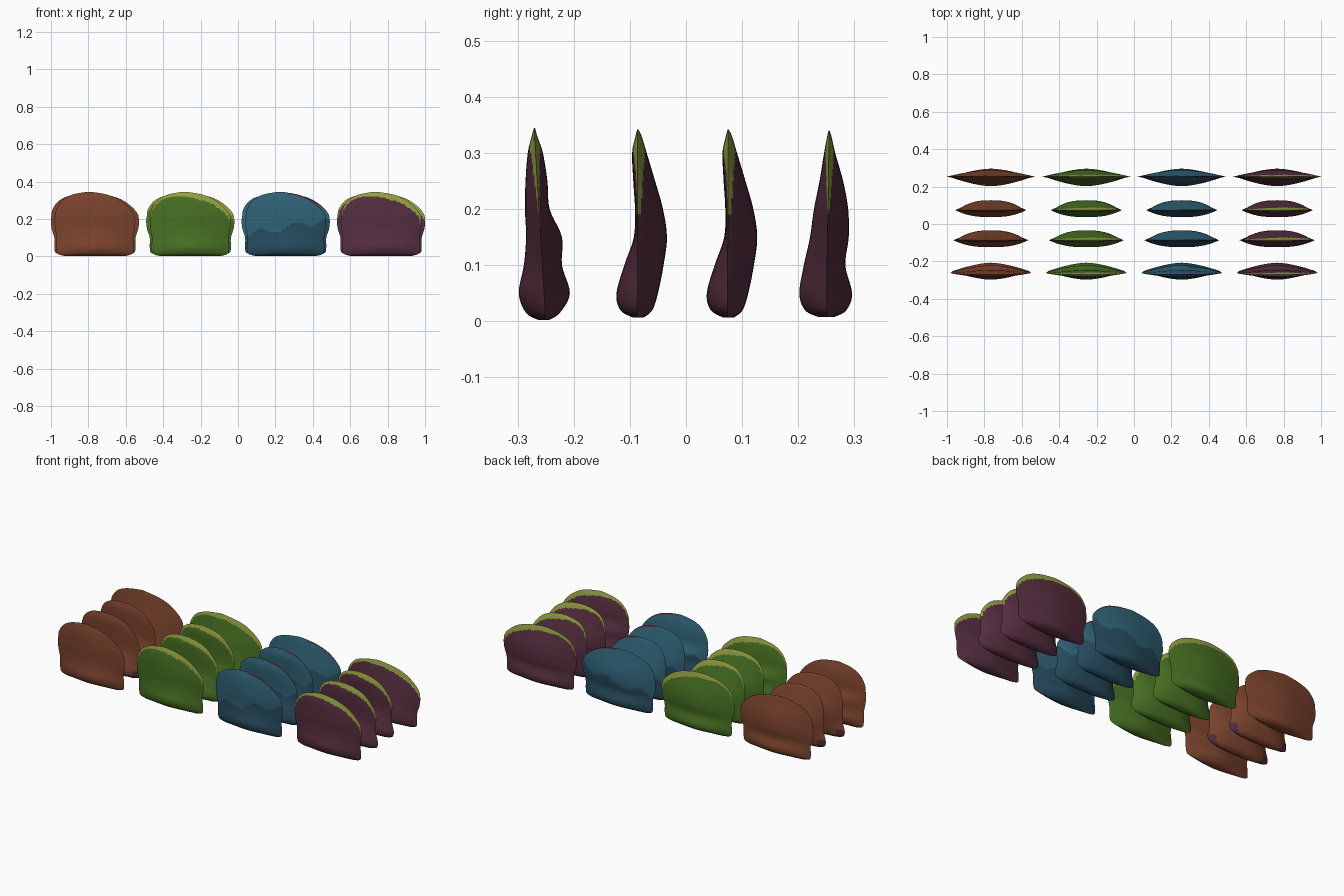
import bpy, bmesh, math

if "Cube" in bpy.data.objects:
    bpy.data.objects.remove(bpy.data.objects["Cube"])

# One material per flat colour
COLORS = {"brown": (0.205, 0.058, 0.027), "leaf_green": (0.065, 0.165, 0.017),
          "lime_rim": (0.30, 0.36, 0.055), "blue": (0.03, 0.125, 0.185),
          "dark_blue": (0.02, 0.072, 0.115), "plum": (0.095, 0.028, 0.052)}
NAMES = list(COLORS)
MATS = []
for n, c in COLORS.items():
    m = bpy.data.materials.new(n)
    m.diffuse_color = (*c, 1)
    m.use_nodes = True
    m.node_tree.nodes["Principled BSDF"].inputs["Base Color"].default_value = m.diffuse_color
    MATS.append(m)

# Profiles: height, half width, front y, back y
END_FRONT = [(0.002, 0.16, -0.262, -0.245), (0.015, 0.20, -0.285, -0.225),
             (0.05, 0.207, -0.298, -0.207), (0.10, 0.205, -0.289, -0.221),
             (0.15, 0.213, -0.285, -0.221), (0.20, 0.215, -0.287, -0.243),
             (0.25, 0.20, -0.286, -0.247), (0.30, 0.155, -0.282, -0.255),
             (0.33, 0.095, -0.275, -0.265), (0.345, 0.015, -0.271, -0.269)]
MIDDLE = [(0.007, 0.15, -0.095, -0.075), (0.02, 0.19, -0.117, -0.060),
          (0.05, 0.20, -0.124, -0.050), (0.10, 0.188, -0.110, -0.040),
          (0.15, 0.188, -0.093, -0.034), (0.20, 0.188, -0.091, -0.041),
          (0.25, 0.175, -0.094, -0.055), (0.30, 0.14, -0.096, -0.070),
          (0.33, 0.085, -0.090, -0.079), (0.342, 0.015, -0.087, -0.085)]
END_BACK = [(0.008, 0.17, 0.235, 0.265), (0.02, 0.21, 0.212, 0.286),
            (0.05, 0.217, 0.202, 0.296), (0.10, 0.217, 0.210, 0.284),
            (0.15, 0.232, 0.221, 0.290), (0.20, 0.235, 0.228, 0.289),
            (0.25, 0.22, 0.238, 0.280), (0.30, 0.17, 0.246, 0.266),
            (0.327, 0.10, 0.251, 0.260), (0.34, 0.015, 0.254, 0.256)]
# Row: profile, y shift, width factor, seam y at bottom and top, roundness
ROWS = [(END_FRONT, 0, 1, -0.25, -0.27, 1.6), (MIDDLE, 0, 1, -0.087, -0.086, 2.6),
        (MIDDLE, 0.161, 0.95, -0.087, -0.086, 2.6), (END_BACK, 0, 1, 0.25, 0.255, 1.6)]
COLUMNS = [(-0.765, "brown"), (-0.255, "leaf_green"), (0.255, "blue"), (0.765, "plum")]
STEPS, AROUND = 5, 56


def smooth_profile(pts):
    """Catmull-Rom curve through the profile points."""
    out = []
    for i in range(len(pts) - 1):
        a, b, c, d = pts[max(i - 1, 0)], pts[i], pts[i + 1], pts[min(i + 2, len(pts) - 1)]
        for s in range(STEPS):
            t = s / STEPS
            out.append([0.5 * (2 * q + (r - p) * t + (2 * p - 5 * q + 4 * r - e) * t * t
                               + (3 * q - p - 3 * r + e) * t ** 3)
                        for p, q, r, e in zip(a, b, c, d)])
    out.append(list(pts[-1]))
    return out


def half_width(levels, z):
    for lo, hi in zip(levels, levels[1:]):
        if lo[0] <= z <= hi[0]:
            return lo[1] + (hi[1] - lo[1]) * (z - lo[0]) / max(hi[0] - lo[0], 1e-6)
    return 0


def pick_color(base, row, x, z, u, levels, wf):
    """Rim, patch and corner colours of a piece."""
    band = 0.026 + 0.014 * u
    rim = z > 0.19 and half_width(levels, z + band) * wf < abs(x)
    if base in ("leaf_green", "plum") and rim:
        return "lime_rim"
    if base == "plum" and row == 0 and u > 0.93 and 0.165 < z < 0.22:
        return "brown"
    if base == "blue":
        if u > 0.5 and z > 0.25 and half_width(levels, z + 0.008) * wf < abs(x):
            return "plum"
        if z < 0.155 + 0.04 * u + 0.018 * math.sin(7 * u):
            return "dark_blue"
    if base == "brown" and row in (1, 2) and abs(u) > 0.8 and z < 0.06:
        return "plum"
    return base


def lens_piece(name, cx, base, row):
    profile, dy, wf, s0, s1, power = ROWS[row]
    levels = smooth_profile(profile)
    bm = bmesh.new()
    rings = []
    for z, w, front, back in levels:
        seam = s0 + (s1 - s0) * min(1, z / 0.33)
        seam = min(max(seam, front), back)
        lean = -0.03 * max(0, (z - 0.22) / 0.12)
        ring = []
        for k in range(AROUND):
            a = 2 * math.pi * k / AROUND
            u = math.cos(a)
            side = (back if math.sin(a) > 0 else front) - seam
            y = seam + side * (1 - abs(u) ** power) + dy
            ring.append(bm.verts.new((cx + lean + u * w * wf, y, z)))
        rings.append(ring)
    for i, (r0, r1) in enumerate(zip(rings, rings[1:])):
        z, w = [(p + q) / 2 for p, q in zip(levels[i][:2], levels[i + 1][:2])]
        for k in range(AROUND):
            j = (k + 1) % AROUND
            f = bm.faces.new((r0[k], r0[j], r1[j], r1[k]))
            u = math.cos(2 * math.pi * (k + 0.5) / AROUND)
            f.material_index = NAMES.index(
                pick_color(base, row, u * w * wf, z, u, levels, wf))
    low = bm.faces.new(rings[0][::-1])
    low.material_index = NAMES.index("dark_blue" if base == "blue" else base)
    top = bm.faces.new(rings[-1])
    top.material_index = NAMES.index("lime_rim" if base in ("leaf_green", "plum") else base)
    bmesh.ops.recalc_face_normals(bm, faces=bm.faces)
    me = bpy.data.meshes.new(name)
    bm.to_mesh(me)
    bm.free()
    for m in MATS:
        me.materials.append(m)
    ob = bpy.data.objects.new(name, me)
    bpy.context.collection.objects.link(ob)
    ob.select_set(True)
    bpy.context.view_layer.objects.active = ob


# Four coloured columns of four upright lens-shaped pieces
for cx, base in COLUMNS:
    for row in range(4):
        lens_piece(f"{base}_piece_{row + 1}", cx, base, row)
bpy.ops.object.shade_smooth_by_angle(angle=math.radians(45))
